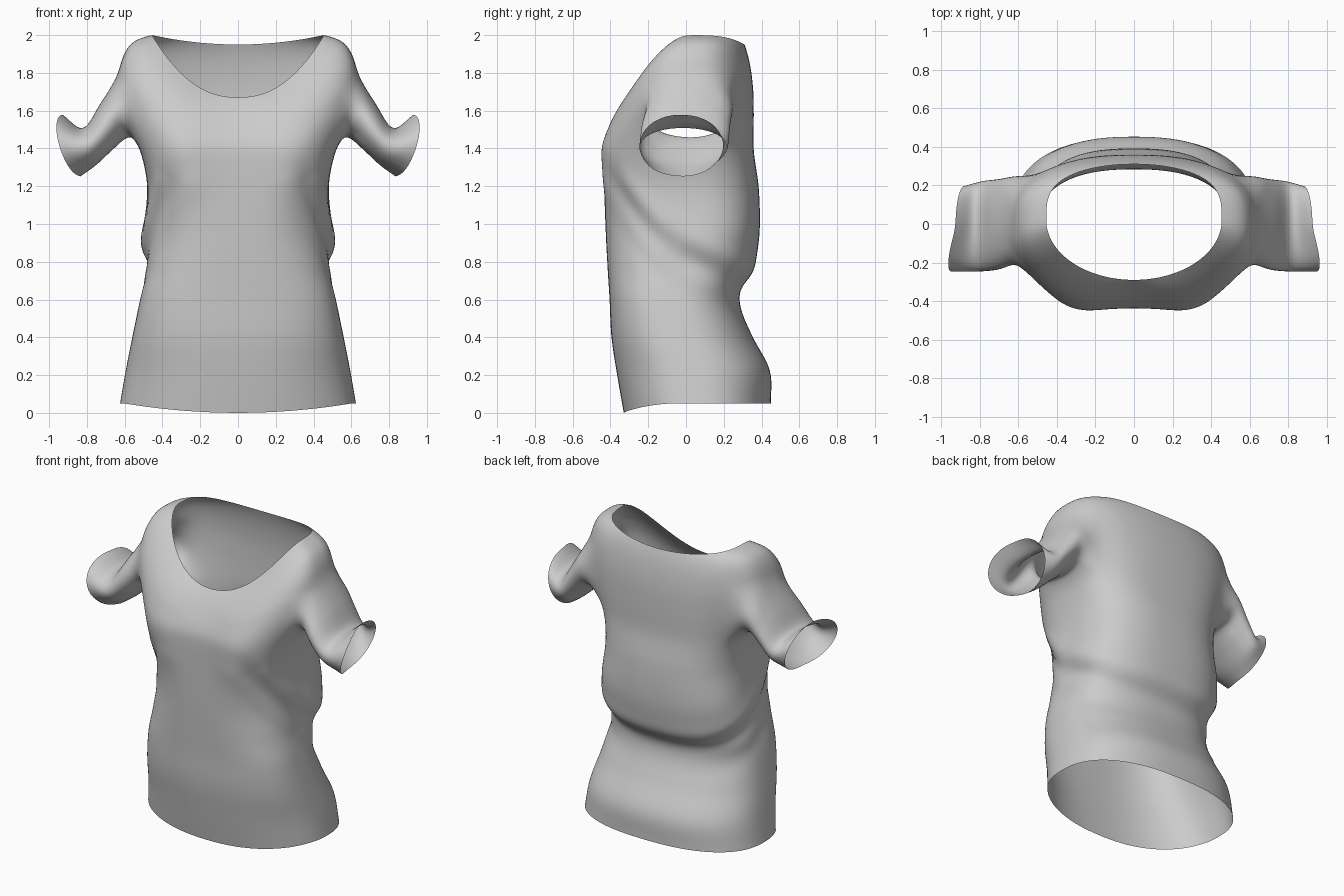
import bpy, bmesh, math
from math import sin, cos, exp, pi

if "Cube" in bpy.data.objects:
    bpy.data.objects.remove(bpy.data.objects["Cube"])

HALF, LOWER, UPPER = 32, 32, 12      # columns front->back, rows below / above armpit
ARM_L, ARM_R, ARM_T = 11, 23, 6      # armhole block in columns and upper rows


def spline(pts, t):
    """Catmull-Rom through equal-length tuples, t in 0..len-1."""
    i = min(int(t), len(pts) - 2)
    f = t - i
    p1, p2 = pts[i], pts[i + 1]
    p0 = pts[i - 1] if i else [2 * a - b for a, b in zip(p1, p2)]
    p3 = pts[i + 2] if i + 2 < len(pts) else [2 * b - a for a, b in zip(p1, p2)]
    return [b + 0.5 * f * (c - a + f * (2 * a - 5 * b + 4 * c - d + f * (3 * (b - c) + d - a)))
            for a, b, c, d in zip(p0, p1, p2, p3)]


# Torso rings: height, half width, front y, back y, front / back squareness, extra width to the back
TORSO = [(0.00, .625, -.33, .45, 2.4, 2.4, 0), (0.20, .595, -.365, .445, 2.5, 2.4, 0),
         (0.40, .56, -.395, .355, 2.7, 2.4, 0), (0.60, .52, -.405, .285, 2.9, 2.5, 0),
         (0.76, .495, -.415, .355, 3.0, 2.5, .05), (0.95, .495, -.425, .39, 3.0, 2.5, .14),
         (1.20, .48, -.433, .385, 3.2, 2.6, .06), (1.40, .52, -.433, .355, 3.4, 2.9, 0)]

# Sleeve rings: top x, top z, bottom x, bottom z, front y, back y, forward flare
SLEEVE = [(.66, 1.75, .575, 1.46, -.215, .25, 0), (.735, 1.63, .67, 1.385, -.24, .235, 0),
          (.82, 1.505, .75, 1.31, -.25, .225, .02), (.925, 1.58, .83, 1.25, -.25, .20, .07)]


def torso_point(th, t):
    z, a, yf, yb, nf, nb, k = spline(TORSO, t)
    c, s = max(cos(th), 0.0), sin(th)
    n = nf if s < 0 else nb
    x = a * c ** (2 / n) * (1 + k * s)
    y = (yf + yb) / 2 + (yb - yf) / 2 * math.copysign(abs(s) ** (2 / n), s)
    # bust
    if s < 0:
        y -= .036 * exp(-((x - .28) / .12) ** 2 - ((z - 1.35) / .22) ** 2)
    # diagonal drape fold running from the back waist up to the bust
    zf = .87 - .5 * y + 1.4 * min(y, 0) ** 2
    w = c ** 1.5 if s < 0 else .35 + .65 * c
    d = w * (.02 * exp(-((z - zf - .06) / .07) ** 2) - .024 * exp(-((z - zf + .05) / .065) ** 2))
    d -= .4 * w * .02 * exp(-((z - zf + .22) / .06) ** 2)
    x += d * c
    y += d * s
    # curved hem
    lift = .05 if s > 0 else .05 * min(1, (x / .6) ** 2)
    z += lift * max(0, 1 - z / .4)
    return x, y, z


def yoke_point(th, s):
    """Bezier from the armpit ring up over the shoulder to the neckline."""
    A = torso_point(th, len(TORSO) - 1)
    c, sn = max(cos(th), 0.0), sin(th)
    x = .455 * c
    if sn < 0:
        N = (x, .02 + .31 * sn, 1.67 + .33 * c ** 2.3)
    else:
        N = (x, .02 + .29 * sn ** .6, 1.95 + .05 * c ** 2)
    w = c ** 1.4
    back = max(sn, 0)
    C = ((A[0] + N[0]) / 2 + .28 * w,
         (A[1] + N[1]) / 2 + (.045 * back if sn > 0 else .035 * sn),
         (A[2] + N[2]) / 2 + .26 * w + .1 * back * (1 - w))
    return [(1 - s) ** 2 * p + 2 * s * (1 - s) * q + s * s * r for p, q, r in zip(A, C, N)]


def relax(bm, verts, times):
    for _ in range(times):
        bmesh.ops.smooth_vert(bm, verts=verts, factor=.5, use_axis_x=True,
                              use_axis_y=True, use_axis_z=True)


bm = bmesh.new()

# Torso and yoke grid, right half
grid = []
for j in range(LOWER + UPPER + 1):
    row = []
    for i in range(HALF + 1):
        th = -pi / 2 + pi * i / HALF
        if j <= LOWER:
            p = torso_point(th, (len(TORSO) - 1) * j / LOWER)
        else:
            p = yoke_point(th, (j - LOWER) / UPPER)
        if i in (0, HALF):
            p = (0, p[1], p[2])
        row.append(bm.verts.new(p))
    grid.append(row)
top = LOWER + ARM_T
for j in range(LOWER + UPPER):
    for i in range(HALF):
        if LOWER <= j < top and ARM_L <= i < ARM_R:
            continue
        bm.faces.new((grid[j][i], grid[j][i + 1], grid[j + 1][i + 1], grid[j + 1][i]))

# Sleeve grown from the armhole edge
loop = ([grid[LOWER][i] for i in range(ARM_L, ARM_R)]
        + [grid[j][ARM_R] for j in range(LOWER, top)]
        + [grid[top][i] for i in range(ARM_R, ARM_L, -1)]
        + [grid[j][ARM_L] for j in range(top, LOWER, -1)])
ys, zs = [v.co.y for v in loop], [v.co.z for v in loop]
yc, zc = (min(ys) + max(ys)) / 2, (min(zs) + max(zs)) / 2
yw, zw = max(ys) - yc, max(zs) - zc


def sleeve_path(v):
    ph = math.atan2((v.co.z - zc) / zw, (v.co.y - yc) / yw)
    c, s = cos(ph), sin(ph)
    pts = [tuple(v.co)]
    for tx, tz, bx, bz, yf, yb, flare in SLEEVE:
        pts.append(((tx + bx) / 2 + (tx - bx) / 2 * s + flare * max(0, -c),
                    (yf + yb) / 2 + (yb - yf) / 2 * c,
                    (tz + bz) / 2 + (tz - bz) / 2 * s))
    return pts


paths = [sleeve_path(v) for v in loop]
RINGS = 14
prev = loop
for r in range(1, RINGS + 1):
    ring = [bm.verts.new(spline(p, len(SLEEVE) * r / RINGS)) for p in paths]
    for k in range(len(loop)):
        m = (k + 1) % len(loop)
        bm.faces.new((prev[k], prev[m], ring[m], ring[k]))
    prev = ring

# Relax the armhole seam and the chest line so the parts blend
bm.verts.ensure_lookup_table()
seam = set(loop)
for _ in range(2):
    seam |= {e.other_vert(v) for v in list(seam) for e in v.link_edges}
relax(bm, [v for v in seam if not v.is_boundary], 2)
chest = [grid[j][i] for j in range(LOWER - 3, LOWER + 5) for i in range(HALF + 1)
         if grid[j][i].link_faces]
relax(bm, chest, 3)
for row in grid:
    row[0].co.x = row[-1].co.x = 0

# Drop the unused points inside the armhole
bmesh.ops.delete(bm, geom=[v for v in bm.verts if not v.link_faces], context='VERTS')
bmesh.ops.recalc_face_normals(bm, faces=bm.faces)
for f in bm.faces:
    f.smooth = True

mesh = bpy.data.meshes.new("shirt")
bm.to_mesh(mesh)
bm.free()
shirt = bpy.data.objects.new("shirt", mesh)
bpy.context.collection.objects.link(shirt)

# Mirror to the left side and smooth
mirror = shirt.modifiers.new("mirror", 'MIRROR')
mirror.use_clip = True
mirror.merge_threshold = .001
sub = shirt.modifiers.new("smooth", 'SUBSURF')
sub.levels = sub.render_levels = 1
